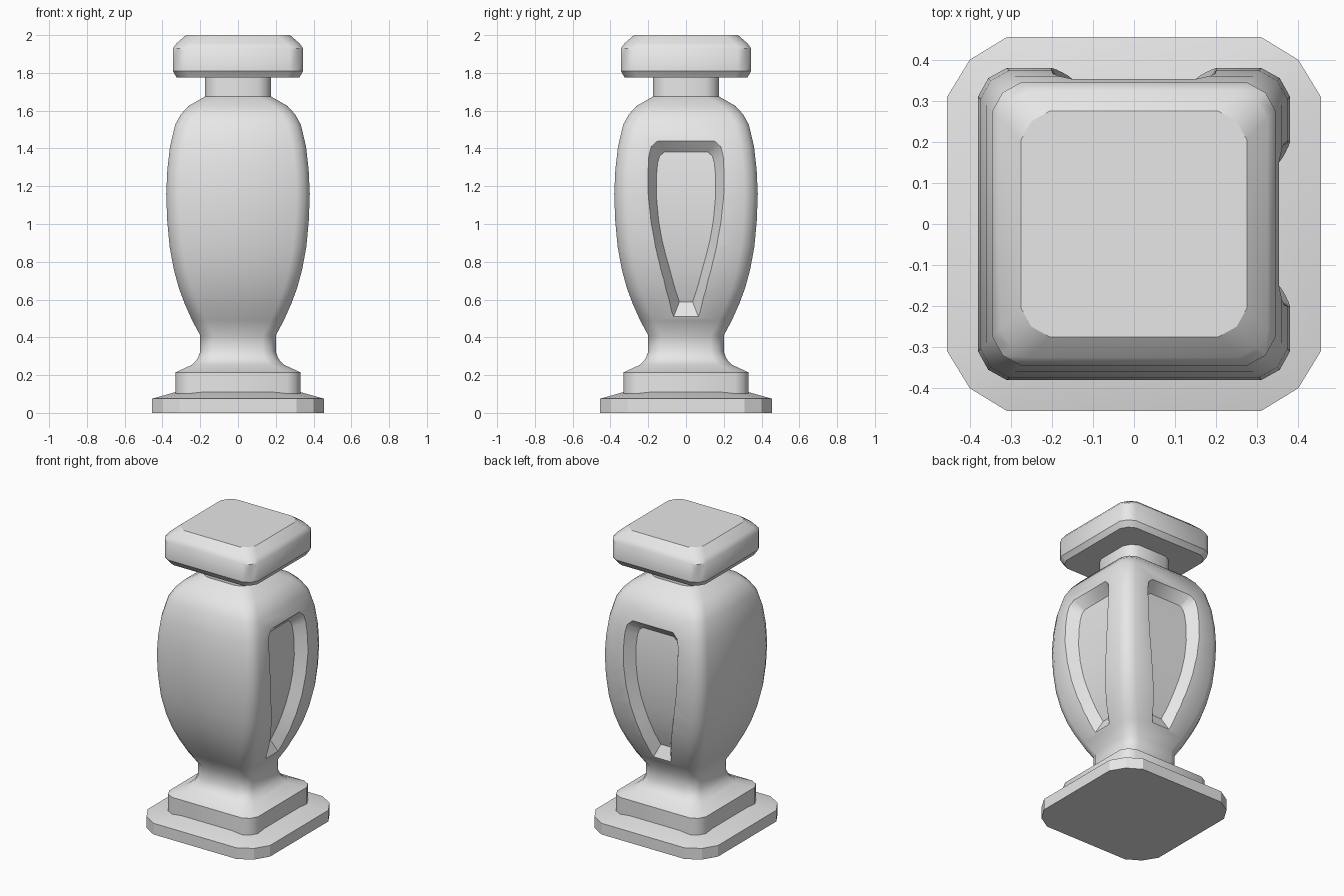
import bpy, bmesh, math

if "Cube" in bpy.data.objects:
    bpy.data.objects.remove(bpy.data.objects["Cube"])

stone = bpy.data.materials.new("grey stone")
stone.diffuse_color = (0.8, 0.8, 0.8, 1)
stone.use_nodes = True
stone.node_tree.nodes["Principled BSDF"].inputs["Base Color"].default_value = stone.diffuse_color


def make_object(name, bm):
    bmesh.ops.recalc_face_normals(bm, faces=bm.faces)
    mesh = bpy.data.meshes.new(name)
    bm.to_mesh(mesh)
    bm.free()
    mesh.materials.append(stone)
    obj = bpy.data.objects.new(name, mesh)
    bpy.context.collection.objects.link(obj)
    return obj


def shade(obj, degrees):
    bpy.ops.object.select_all(action='DESELECT')
    obj.select_set(True)
    bpy.context.view_layer.objects.active = obj
    bpy.ops.object.shade_smooth_by_angle(angle=math.radians(degrees))


def loft(name, profile, corner, mid):
    """Square with two-step rounded corners, lofted along (half width, z)."""
    bm = bmesh.new()
    rings = []
    for h, z in profile:
        quarter = [(h, h - corner), (h - mid, h - mid), (h - corner, h)]
        ring = []
        for _ in range(4):
            ring += [bm.verts.new((x, y, z)) for x, y in quarter]
            quarter = [(-y, x) for x, y in quarter]
        rings.append(ring)
    for a, b in zip(rings, rings[1:]):
        for i in range(12):
            j = (i + 1) % 12
            bm.faces.new((a[i], a[j], b[j], b[i]))
    bm.faces.new(rings[0])
    bm.faces.new(rings[-1])
    return make_object(name, bm)


# Wide base plate with a sloped upper face
shade(loft("base_plate", [(0.455, 0), (0.455, 0.075), (0.325, 0.112)], 0.145, 0.055), 15)

# Plinth, flared foot, vase-shaped body and neck in one profile
PROFILE = [(0.33, 0.10), (0.33, 0.215), (0.243, 0.255), (0.215, 0.285), (0.2, 0.325),
           (0.2, 0.41), (0.243, 0.49), (0.283, 0.58), (0.313, 0.66), (0.34, 0.76),
           (0.362, 0.88), (0.375, 1.02), (0.38, 1.16), (0.374, 1.29), (0.36, 1.41),
           (0.333, 1.525), (0.303, 1.58), (0.262, 1.625), (0.175, 1.675), (0.175, 1.78)]
body = loft("body", PROFILE, 0.07, 0.025)


def surface(z):
    for (h0, z0), (h1, z1) in zip(PROFILE[5:], PROFILE[6:]):
        if z0 <= z <= z1:
            return h0 + (h1 - h0) * (z - z0) / (z1 - z0)


# Recess outline: opening (half width, z) and matching floor (half width, z)
RECESS = [((0.065, 0.51), (0.035, 0.588)), ((0.092, 0.61), (0.062, 0.67)),
          ((0.118, 0.71), (0.086, 0.76)), ((0.142, 0.80), (0.107, 0.835)),
          ((0.165, 0.90), (0.128, 0.92)), ((0.185, 1.01), (0.145, 1.02)),
          ((0.199, 1.14), (0.156, 1.14)), ((0.202, 1.25), (0.157, 1.25)),
          ((0.197, 1.36), (0.150, 1.325)), ((0.184, 1.41), (0.139, 1.36)),
          ((0.150, 1.44), (0.115, 1.38))]
DEPTH = 0.07


def recess_cutter(turn):
    bm = bmesh.new()
    layers = {"out": [], "floor": []}
    for (w0, z0), (w1, z1) in RECESS:
        x0, x1 = surface(z0), surface(z1) - DEPTH
        k = 0.5     # extend the sloped wall beyond the surface
        ends = {"out": (x0 + k * (x0 - x1), w0 + k * (w0 - w1), z0 + k * (z0 - z1)),
                "floor": (x1, w1, z1)}
        for key, (x, w, z) in ends.items():
            pair = [(x, -w), (x, w)]
            if turn:
                pair = [(-y, x) for x, y in pair]
            layers[key].append([bm.verts.new((x, y, z)) for x, y in pair])
    o, f = layers["out"], layers["floor"]
    for i in range(len(RECESS) - 1):
        bm.faces.new((o[i][0], o[i][1], o[i + 1][1], o[i + 1][0]))
        bm.faces.new((f[i][0], f[i][1], f[i + 1][1], f[i + 1][0]))
        for s in (0, 1):
            bm.faces.new((o[i][s], o[i + 1][s], f[i + 1][s], f[i][s]))
    for i in (0, -1):
        bm.faces.new((o[i][0], o[i][1], f[i][1], f[i][0]))
    cutter = make_object("recess_cutter", bm)
    cutter.hide_render = True
    return cutter


# Cut the recesses into the right and back faces
for turn in (False, True):
    cutter = recess_cutter(turn)
    mod = body.modifiers.new("recess", 'BOOLEAN')
    mod.operation = 'DIFFERENCE'
    mod.solver = 'EXACT'
    mod.object = cutter
    bpy.ops.object.select_all(action='DESELECT')
    body.select_set(True)
    bpy.context.view_layer.objects.active = body
    bpy.ops.object.modifier_apply(modifier=mod.name)
    bpy.data.objects.remove(cutter)
shade(body, 40)

# Cap block with bevelled top and bottom edges
cap = loft("cap", [(0.325, 1.775), (0.345, 1.81), (0.345, 1.93), (0.325, 1.957), (0.275, 2.0)],
           0.07, 0.025)
shade(cap, 40)
for edge in cap.data.edges:
    za, zb = (cap.data.vertices[v].co.z for v in edge.vertices)
    if za == zb and (za > 1.99 or za < 1.82):
        edge.use_edge_sharp = True
